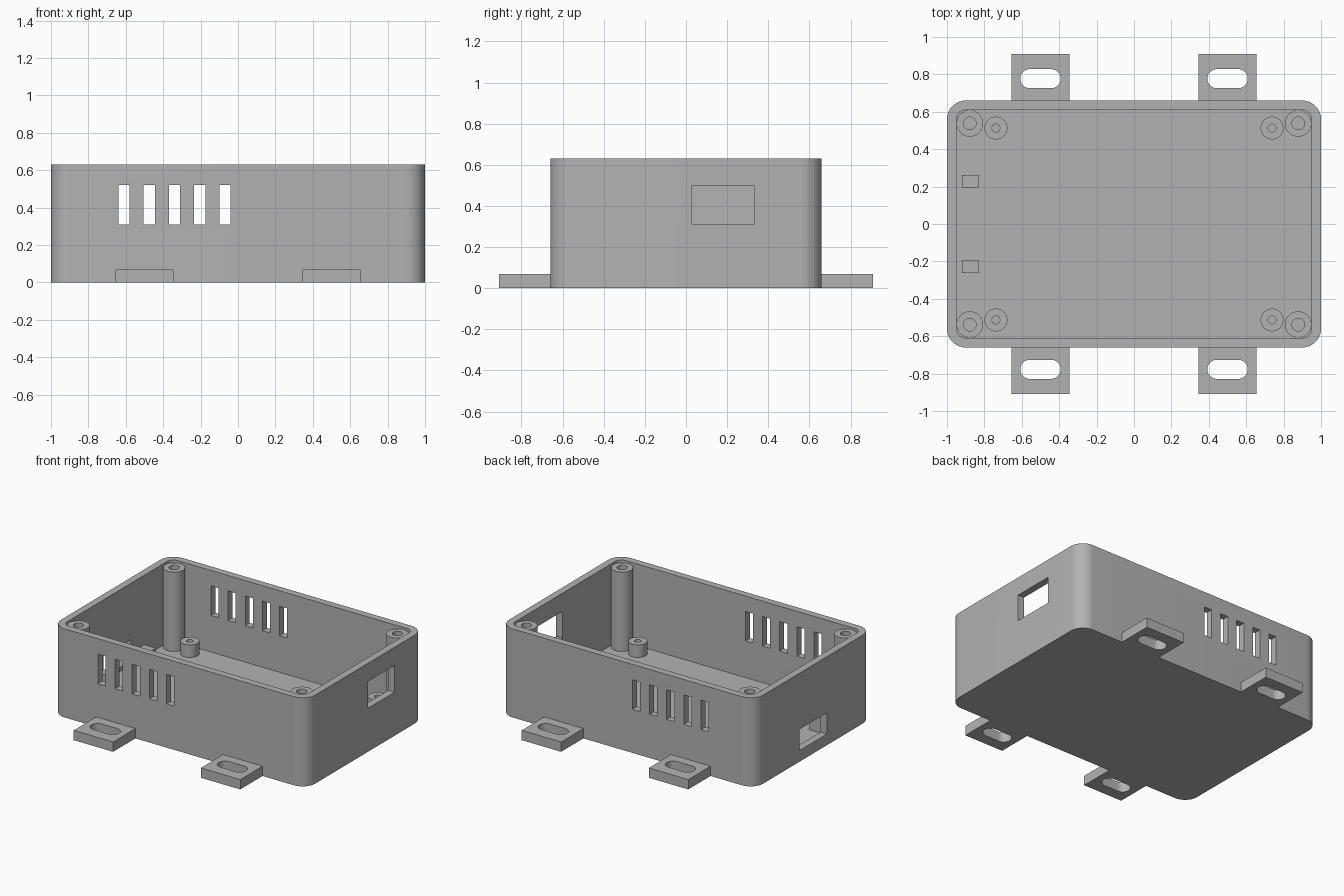
import bpy, bmesh
from math import cos, sin, pi, radians

if "Cube" in bpy.data.objects:
    bpy.data.objects.remove(bpy.data.objects["Cube"], do_unlink=True)

HEIGHT, FLOOR, WALL = 0.63, 0.05, 0.05
HALF_X, HALF_Y = 1.0, 0.66

gray = bpy.data.materials.new("plain_gray")
gray.use_nodes = True
color = (0.45, 0.45, 0.45, 1)
gray.diffuse_color = color
gray.node_tree.nodes["Principled BSDF"].inputs["Base Color"].default_value = color


def finish(name, bm):
    bmesh.ops.recalc_face_normals(bm, faces=bm.faces)
    mesh = bpy.data.meshes.new(name)
    bm.to_mesh(mesh)
    bm.free()
    mesh.materials.append(gray)
    obj = bpy.data.objects.new(name, mesh)
    bpy.context.collection.objects.link(obj)
    return obj


def activate(obj):
    bpy.ops.object.select_all(action="DESELECT")
    obj.select_set(True)
    bpy.context.view_layer.objects.active = obj


def smooth(obj):
    activate(obj)
    bpy.ops.object.shade_smooth_by_angle(angle=radians(30))


def prism(name, x, y, z, radius=0, steps=10):
    """Upright block over the given ranges, with optional rounded corners."""
    points = []
    for k, (sx, sy) in enumerate(((1, 1), (-1, 1), (-1, -1), (1, -1))):
        cx = (x[1] if sx > 0 else x[0]) - sx * radius
        cy = (y[1] if sy > 0 else y[0]) - sy * radius
        if not radius:
            points.append((cx, cy))
            continue
        for i in range(steps + 1):
            a = (k + i / steps) * pi / 2
            points.append((cx + radius * cos(a), cy + radius * sin(a)))
    bm = bmesh.new()
    base = bm.faces.new([bm.verts.new((px, py, z[0])) for px, py in points])
    top = bmesh.ops.extrude_face_region(bm, geom=[base])
    verts = [v for v in top["geom"] if isinstance(v, bmesh.types.BMVert)]
    bmesh.ops.translate(bm, verts=verts, vec=(0, 0, z[1] - z[0]))
    return finish(name, bm)


def cut(obj, cutter):
    cutter.hide_render = True
    mod = obj.modifiers.new("cut", "BOOLEAN")
    mod.operation, mod.solver, mod.object = "DIFFERENCE", "EXACT", cutter
    activate(obj)
    bpy.ops.object.modifier_apply(modifier=mod.name)
    bpy.data.objects.remove(cutter, do_unlink=True)


def post(name, x, y, radius, hole, top, hole_bottom):
    """Round post with a blind screw hole, turned from a half profile."""
    profile = [(0, hole_bottom), (hole, hole_bottom), (hole, top),
               (radius, top), (radius, FLOOR - 0.01), (0, FLOOR - 0.01)]
    bm = bmesh.new()
    verts = [bm.verts.new((r, 0, z)) for r, z in profile]
    edges = [bm.edges.new(pair) for pair in zip(verts, verts[1:])]
    bmesh.ops.spin(bm, geom=verts + edges, cent=(0, 0, 0), axis=(0, 0, 1),
                   angle=2 * pi, steps=40)
    bmesh.ops.remove_doubles(bm, verts=bm.verts, dist=1e-4)
    obj = finish(name, bm)
    obj.location = (x, y, 0)
    smooth(obj)


# Open box with rounded corners
shell = prism("box_shell", (-HALF_X, HALF_X), (-HALF_Y, HALF_Y), (0, HEIGHT), 0.1)
cut(shell, prism("cavity", (WALL - HALF_X, HALF_X - WALL),
                 (WALL - HALF_Y, HALF_Y - WALL), (FLOOR, HEIGHT + 0.1), 0.05))

# Vent slots through the front and back walls
for i in range(5):
    left = -0.64 + i * 0.135
    cut(shell, prism("vent", (left, left + 0.06), (-0.8, 0.8), (0.31, 0.52)))

# Connector openings in the two end walls
cut(shell, prism("upper_opening", (0.85, 1.1), (0.03, 0.33), (0.31, 0.5)))
cut(shell, prism("lower_opening", (-1.1, -0.85), (-0.155, 0.155), (0.08, 0.23)))
smooth(shell)

for sx, side in ((1, "left"), (-1, "right")):
    for sy, end in ((-1, "front"), (1, "back")):
        tag = end + "_" + side
        # Lid screw posts and short board standoffs
        post("lid_post_" + tag, sx * 0.878, sy * 0.538, 0.071, 0.034, 0.615, 0.2)
        post("standoff_" + tag, sx * 0.738, sy * 0.513, 0.061, 0.021, 0.14, FLOOR)

        # Mounting tabs with elongated holes
        ys = sorted((sy * 0.65, sy * 0.91))
        tab = prism("mounting_tab_" + tag, (sx * 0.5 - 0.155, sx * 0.5 + 0.155),
                    ys, (0, 0.07))
        cut(tab, prism("slot", (sx * 0.5 - 0.108, sx * 0.5 + 0.108),
                       (sy * 0.777 - 0.051, sy * 0.777 + 0.051),
                       (-0.1, 0.2), 0.0505))
        smooth(tab)

# Small support blocks beside the lower opening
for y, end in ((-0.228, "front"), (0.228, "back")):
    prism("support_block_" + end, (-0.92, -0.83), (y - 0.033, y + 0.033),
          (FLOOR - 0.01, 0.16))
